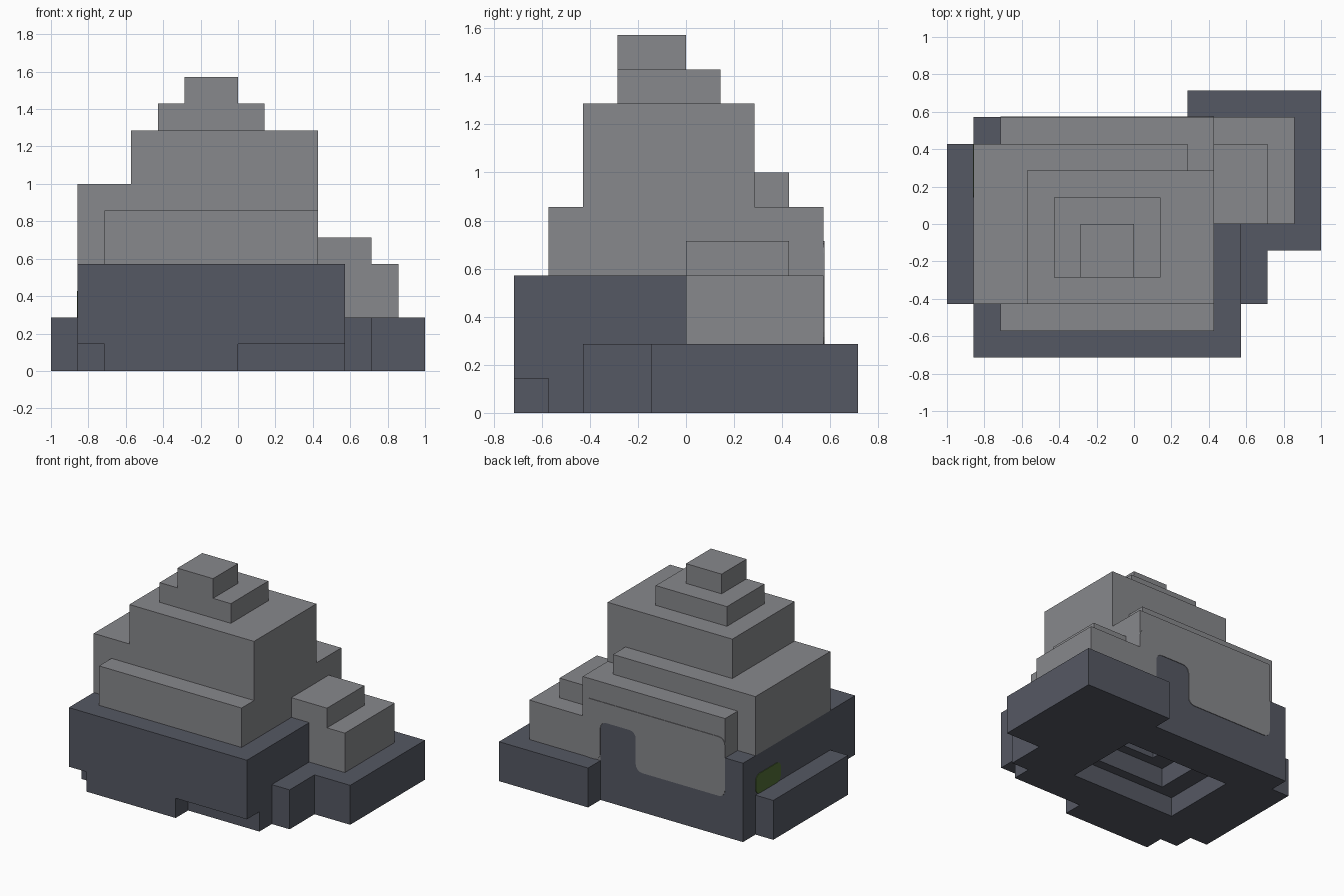
import bpy
import bmesh
from mathutils import Vector

U = 1 / 7  # block unit

cube = bpy.data.objects.get("Cube")
if cube:
    bpy.data.objects.remove(cube, do_unlink=True)


def material(name, rgb):
    m = bpy.data.materials.new(name)
    m.use_nodes = True
    m.diffuse_color = (*rgb, 1)
    bsdf = next(n for n in m.node_tree.nodes if n.type == 'BSDF_PRINCIPLED')
    bsdf.inputs["Base Color"].default_value = (*rgb, 1)
    bsdf.inputs["Roughness"].default_value = 0.9
    return m


LIGHT = material("light_stone", (0.245, 0.248, 0.262))
DARK = material("dark_stone", (0.091, 0.098, 0.125))
MOSS = material("moss_green", (0.083, 0.156, 0.038))


def prism(name, points, depth, mat, rounding=0):
    """Extrude a flat outline (block units); rounding softens its corners."""
    bm = bmesh.new()
    face = bm.faces.new([bm.verts.new(Vector(p) * U) for p in points])
    if rounding:
        bmesh.ops.bevel(bm, geom=bm.verts[:], offset=rounding * U, segments=4,
                        profile=0.5, affect='VERTICES')
        face = bm.faces[:][0]
    ext = bmesh.ops.extrude_face_region(bm, geom=[face], use_keep_orig=True)
    moved = [v for v in ext["geom"] if isinstance(v, bmesh.types.BMVert)]
    bmesh.ops.translate(bm, verts=moved, vec=Vector(depth) * U)
    bmesh.ops.recalc_face_normals(bm, faces=bm.faces[:])
    mesh = bpy.data.meshes.new(name)
    bm.to_mesh(mesh)
    bm.free()
    mesh.materials.append(mat)
    obj = bpy.data.objects.new(name, mesh)
    bpy.context.collection.objects.link(obj)
    return obj


def block(name, x, y, z, mat):
    outline = [(x[0], y[0], z[0]), (x[1], y[0], z[0]),
               (x[1], y[1], z[0]), (x[0], y[1], z[0])]
    return prism(name, outline, (0, 0, z[1] - z[0]), mat)


# Dark foundation, leaving a corner free for the light side boulder
core_outline = [(-6, -4), (4, -4), (4, 0), (2, 0), (2, 4), (-6, 4)]
core = prism("base_core", [(x, y, 0) for x, y in core_outline], (0, 0, 4), DARK)

# Stepped hollow in the underside
hollow_steps = [((-4, 2), (-2, 2), 1), ((-3, 1), (-1.5, 1.5), 2), ((-2, 0), (-1, 1), 3)]
for x, y, top in hollow_steps:
    cutter = block("hollow_cutter", x, y, (-1, top), DARK)
    cutter.hide_render = True
    mod = core.modifiers.new("hollow", 'BOOLEAN')
    mod.operation = 'DIFFERENCE'
    mod.solver = 'EXACT'
    mod.object = cutter
    bpy.context.view_layer.objects.active = core
    bpy.ops.object.modifier_apply(modifier=mod.name)
    bpy.data.objects.remove(cutter, do_unlink=True)

# Dark blocks around the foundation
block("front_slab", (-6, 4), (-5, -4), (1, 4), DARK)
block("front_foot", (-5, 0), (-5, -4), (0, 1), DARK)
block("right_side_step", (-7, -6), (-3, 3), (0, 2), DARK)
block("left_front_step", (4, 5), (-3, -1), (0, 2), DARK)
block("left_back_step_side", (4, 7), (-1, 0), (0, 2), DARK)
block("left_back_step", (2, 7), (0, 5), (0, 2), DARK)

# Light stone tiers, from the widest to the peak
block("wide_tier", (-5, 3), (-4, 4), (4, 6), LIGHT)
block("right_tier", (-6, 2), (-3, 3), (4, 7), LIGHT)
block("main_tier", (-4, 3), (-3, 2), (4, 9), LIGHT)
block("upper_tier", (-3, 1), (-2, 1), (9, 10), LIGHT)
block("peak", (-2, 0), (-2, 0), (10, 11), LIGHT)

# Light boulder on the left side
block("side_boulder", (2, 6), (0, 4), (2, 4), LIGHT)
block("side_boulder_top", (3, 5), (0, 3), (4, 5), LIGHT)

# Painted patches: light stone on the back wall, moss on the right wall
back_outline = [(-5, 2), (0, 2), (0, 4), (2, 4), (2, 2), (3, 2), (3, 5), (-5, 5)]
prism("back_light_patch", [(x, 4, z) for x, z in back_outline],
      (0, 0.03, 0), LIGHT, rounding=0.35)
moss_outline = [(1, 2), (3, 2), (3, 3), (1, 3)]
prism("moss_patch", [(-6, y, z) for y, z in moss_outline],
      (-0.03, 0, 0), MOSS, rounding=0.3)
